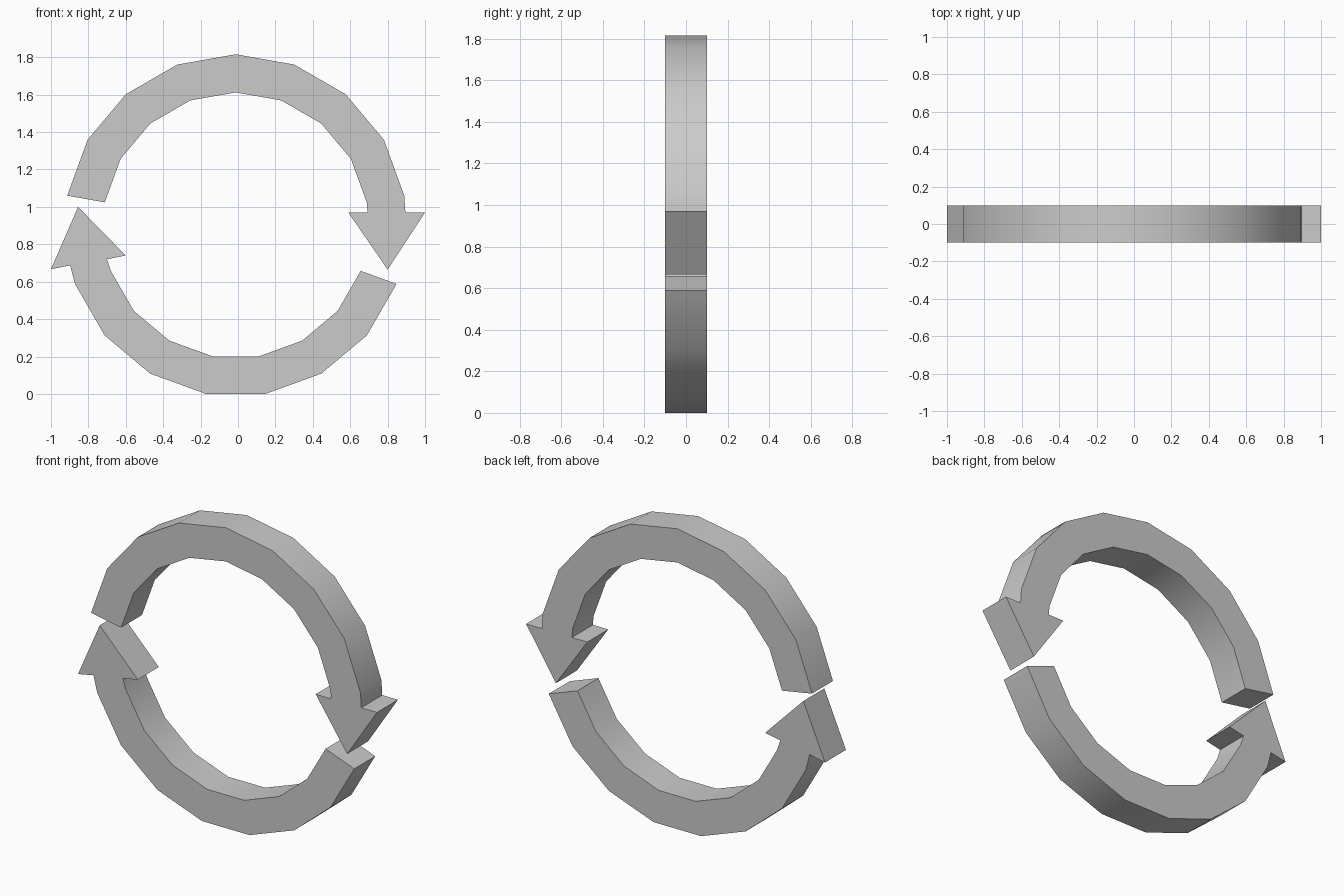
import bpy, bmesh
from math import radians, cos, sin

if "Cube" in bpy.data.objects:
    bpy.data.objects.remove(bpy.data.objects["Cube"])

CX, CZ = -0.012, 0.901      # centre of the ring
R_OUT, R_IN = 0.915, 0.711  # outer and inner radius
HALF = 0.1                  # half thickness in y


def arc(radius, angles):
    return [(CX + radius * cos(radians(a)), CZ + radius * sin(radians(a))) for a in angles]


def arrow(name, angles, head):
    """Curved band along the angles, ending in an arrowhead, extruded in y."""
    outline = arc(R_OUT, angles) + head + arc(R_IN, angles[::-1])
    bm = bmesh.new()
    face = bm.faces.new([bm.verts.new((x, -HALF, z)) for x, z in outline])
    ext = bmesh.ops.extrude_face_region(bm, geom=[face])
    verts = [g for g in ext["geom"] if isinstance(g, bmesh.types.BMVert)]
    bmesh.ops.translate(bm, verts=verts, vec=(0, 2 * HALF, 0))
    bmesh.ops.recalc_face_normals(bm, faces=bm.faces[:])
    mesh = bpy.data.meshes.new(name)
    bm.to_mesh(mesh)
    bm.free()
    obj = bpy.data.objects.new(name, mesh)
    bpy.context.collection.objects.link(obj)
    bpy.ops.object.select_all(action='DESELECT')
    obj.select_set(True)
    bpy.context.view_layer.objects.active = obj
    bpy.ops.object.shade_smooth_by_angle(angle=radians(30))


# Upper arrow, pointing down on the right
arrow("upper_arrow", list(range(170, 0, -20)),
      [(0.895, 0.97), (1.0, 0.97), (0.80, 0.665), (0.59, 0.97), (0.693, 0.97)])

# Lower arrow, pointing up on the left
arrow("lower_arrow", list(range(-20, -170, -20)),
      [(-0.897, 0.687), (-1.0, 0.667), (-0.855, 1.0), (-0.60, 0.74), (-0.70, 0.72)])
